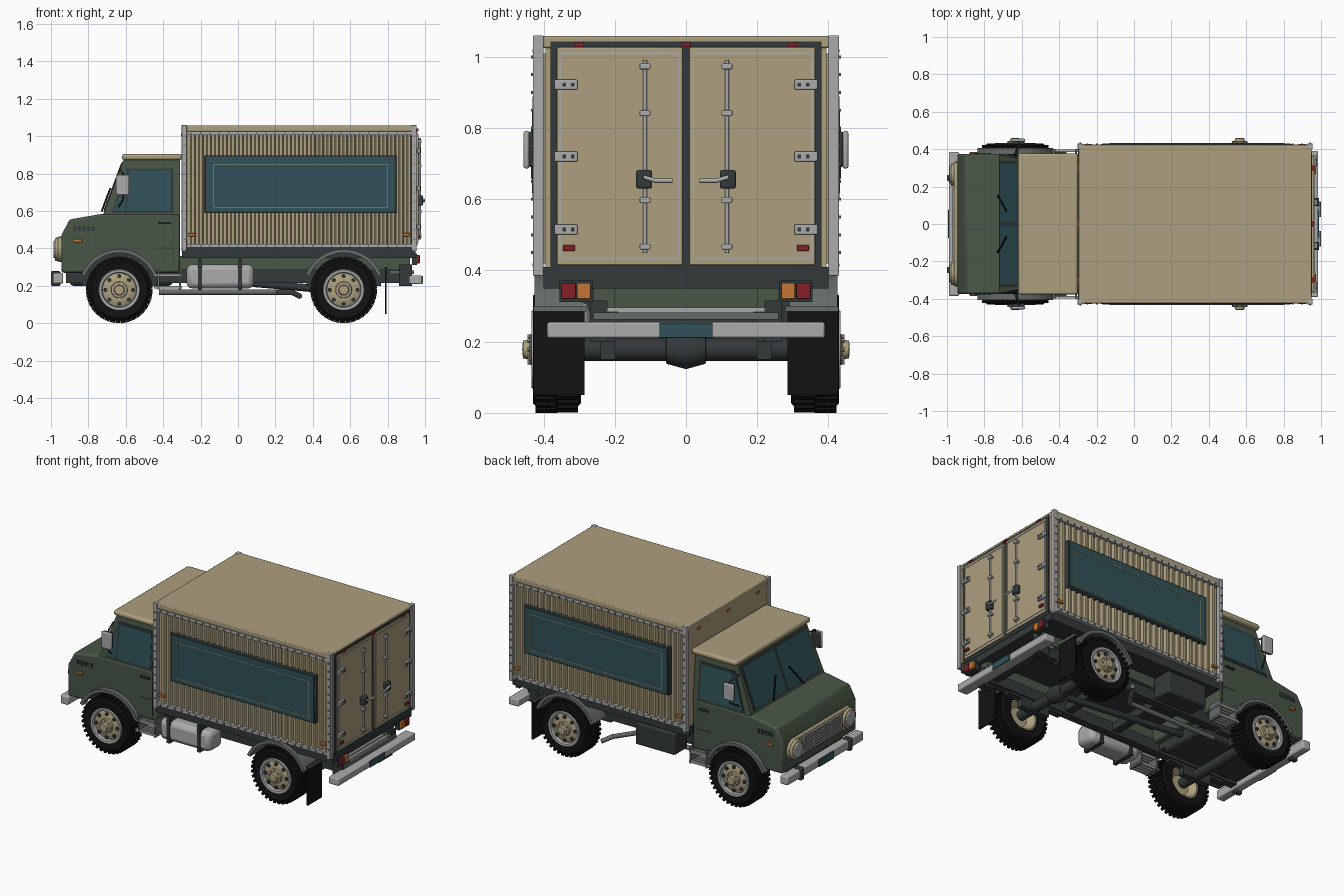
import bpy, bmesh, math
from mathutils import Matrix, Vector

if "Cube" in bpy.data.objects:
    bpy.data.objects.remove(bpy.data.objects["Cube"], do_unlink=True)


def material(name, *rgb):
    m = bpy.data.materials.new(name)
    m.use_nodes = True
    m.diffuse_color = (*rgb, 1)
    m.node_tree.nodes["Principled BSDF"].inputs["Base Color"].default_value = (*rgb, 1)
    return m


TAN = material("sand paint", .42, .35, .21)
GREEN = material("olive green paint", .066, .095, .062)
SILVER = material("light metal", .4, .41, .4)
GREY = material("mid grey metal", .13, .15, .14)
DARK = material("dark metal", .033, .041, .043)
BLACK = material("black rubber", .006, .006, .006)
TEAL = material("teal glass", .03, .085, .1)
ORANGE = material("orange lens", .55, .18, .035)
RED = material("red lens", .23, .015, .02)
made = []


def finish(name, bm, mat, mirror=False, bevel=0):
    bmesh.ops.recalc_face_normals(bm, faces=bm.faces)
    me = bpy.data.meshes.new(name)
    bm.to_mesh(me)
    bm.free()
    me.materials.append(mat)
    ob = bpy.data.objects.new(name, me)
    bpy.context.collection.objects.link(ob)
    if bevel:
        b = ob.modifiers.new("Bevel", "BEVEL")
        b.width, b.segments, b.limit_method = bevel, 2, "ANGLE"
    if mirror:
        ob.modifiers.new("Mirror", "MIRROR").use_axis = (False, True, False)
    made.append(ob)
    return ob


def boxes(name, mat, spans, mirror=False, bevel=0):
    """Boxes given as (x0, x1, y0, y1, z0, z1)."""
    bm = bmesh.new()
    for x0, x1, y0, y1, z0, z1 in spans:
        mid = Vector((x0 + x1, y0 + y1, z0 + z1)) / 2
        size = Matrix.Diagonal((x1 - x0, y1 - y0, z1 - z0, 1))
        bmesh.ops.create_cube(bm, size=1, matrix=Matrix.Translation(mid) @ size)
    return finish(name, bm, mat, mirror, bevel)


def prism(name, mat, pts, a, b, axis="y", mirror=False, bevel=0):
    place = {"x": lambda p, t: (t, *p), "y": lambda p, t: (p[0], t, p[1]), "z": lambda p, t: (*p, t)}[axis]
    bm = bmesh.new()
    lo = [bm.verts.new(place(p, a)) for p in pts]
    hi = [bm.verts.new(place(p, b)) for p in pts]
    bm.faces.new(lo)
    bm.faces.new(hi)
    for i in range(len(pts)):
        j = (i + 1) % len(pts)
        bm.faces.new((lo[i], lo[j], hi[j], hi[i]))
    return finish(name, bm, mat, mirror, bevel)


def plate(name, mat, pts, thick=.008, mirror=False):
    """Thin slab centred on a flat outline in space."""
    pts = [Vector(p) for p in pts]
    n = (pts[1] - pts[0]).cross(pts[2] - pts[0]).normalized() * thick / 2
    bm = bmesh.new()
    lo, hi = [[bm.verts.new(p + n * s) for p in pts] for s in (-1, 1)]
    bm.faces.new(lo)
    bm.faces.new(hi)
    for i in range(len(pts)):
        bm.faces.new((lo[i - 1], lo[i], hi[i], hi[i - 1]))
    return finish(name, bm, mat, mirror)


def lathe(name, mat, profile, x, z, mirror=True, steps=40):
    """Spin (radius, y) points about a crosswise axle."""
    bm = bmesh.new()
    vs = [bm.verts.new((x + r, y, z)) for r, y in profile]
    edges = [bm.edges.new(p) for p in zip(vs, vs[1:])]
    bmesh.ops.spin(bm, geom=vs + edges, cent=(x, 0, z), axis=(0, 1, 0), angle=math.tau, steps=steps)
    bmesh.ops.remove_doubles(bm, verts=bm.verts, dist=1e-5)
    return finish(name, bm, mat, mirror)


def tube(name, mat, pts, r, mirror=False):
    bm = bmesh.new()
    for a, b in zip(pts, pts[1:]):
        a, b = Vector(a), Vector(b)
        rot = (b - a).to_track_quat("Z", "Y").to_matrix().to_4x4()
        bmesh.ops.create_cone(bm, cap_ends=True, segments=12, radius1=r, radius2=r, depth=(b - a).length + r / 2,
                              matrix=Matrix.Translation((a + b) / 2) @ rot)
    return finish(name, bm, mat, mirror)


def arc(cx, cz, r, a0, a1, n=20):
    angles = [math.radians(a0 + (a1 - a0) * i / n) for i in range(n + 1)]
    return [(cx + r * math.cos(a), cz + r * math.sin(a)) for a in angles]


# Wheels, with tread lugs, rims and bolts
AXLE = .178
WHEELS = {"nose": -.635, "tail": .565}
for end, wx in WHEELS.items():
    lathe(end + "_tyre", BLACK, [(.1, .3), (.15, .295), (.168, .31), (.168, .415), (.15, .43), (.108, .425),
                                 (.1, .41), (.1, .3)], wx, AXLE)
    bm = bmesh.new()
    for i in range(36):
        spin = Matrix.Translation((wx, 0, AXLE)) @ Matrix.Rotation(math.tau * i / 36, 4, "Y")
        for y, shift in ((.335, 0), (.392, .013)):
            bmesh.ops.create_cube(bm, size=1, matrix=spin @ Matrix.Translation((shift, y, .167))
                                  @ Matrix.Diagonal((.015, .062, .021, 1)))
    finish(end + "_tread_lugs", bm, BLACK, True)
    lathe(end + "_rim_ring", SILVER, [(.112, .424), (.108, .434), (.094, .432), (.09, .41)], wx, AXLE)
    lathe(end + "_rim_dish", TAN, [(0, .418), (.05, .422), (.075, .418), (.1, .405), (.1, .31), (.09, .31),
                                   (.06, .35), (0, .35)], wx, AXLE)
    lathe(end + "_hub", TAN, [(.045, .415), (.043, .436), (.028, .44), (.025, .458), (0, .46)], wx, AXLE)
    for label, mat, count, rad, size, y in (("rim_holes", DARK, 8, .074, .011, .423),
                                            ("wheel_nuts", SILVER, 8, .036, .006, .441)):
        bm = bmesh.new()
        for i in range(count):
            px, pz = arc(wx, AXLE, rad, 360 * i / count, 0, 1)[0]
            bmesh.ops.create_cone(bm, cap_ends=True, segments=10, radius1=size, radius2=size, depth=.008,
                                  matrix=Matrix.Translation((px, y, pz)) @ Matrix.Rotation(math.pi / 2, 4, "X"))
        finish(end + "_" + label, bm, mat, True)
    tube(end + "_axle", DARK, [(wx, -.32, AXLE), (wx, .32, AXLE)], .032)
    boxes(end + "_leaf_spring", DARK, [(wx - .2, wx + .2, .2, .24, .2, .22), (wx - .1, wx + .1, .2, .24, .15, .2)], True)
    flare = arc(wx, AXLE, .218, 22, 158) + arc(wx, AXLE, .198, 158, 22)
    prism(end + "_fender", GREY, flare, .36 if end == "nose" else .29, .405 if end == "nose" else .425, mirror=True)
lathe("differential", DARK, [(0, -.06), (.04, -.055), (.055, 0), (.04, .055), (0, .06)], .565, AXLE, False)

# Chassis and underside
boxes("chassis_rails", DARK, [(-.92, .93, .19, .24, .215, .285)], True)
boxes("subframe_rails", GREEN, [(-.31, .92, .2, .26, .285, .36)], True)
boxes("cross_members", DARK, [(x, x + .05, -.2, .2, .23, .28) for x in (-.85, -.4, -.05, .3, .85)])
boxes("engine_block", DARK, [(-.9, -.35, -.16, .16, .2, .42)], bevel=.02)
boxes("wheel_wells", DARK, [(-.84, -.43, -.27, .27, .28, .44)])
boxes("cargo_floor", DARK, [(-.3, .95, -.4, .4, .35, .41)])
boxes("tool_box", DARK, [(-.2, .08, .27, .4, .2, .34)], bevel=.01)
tube("drive_shaft", DARK, [(-.35, 0, .25), (.5, 0, AXLE)], .02)
tube("exhaust_pipe", GREY, [(-.42, .2, .165), (.2, .2, .165), (.29, .33, .165), (.33, .38, .145)], .014)
boxes("fuel_tank", SILVER, [(-.275, .085, -.41, -.27, .185, .315)], bevel=.03)
boxes("tank_straps", DARK, [(x, x + .022, -.416, -.264, .178, .35) for x in (-.215, .0)])
boxes("cab_steps", SILVER, [(-.45, -.3, y, y + .014, z, z + .014) for z in (.185, .25) for y in (.31, .335, .36, .385)], True)
boxes("step_hangers", GREY, [(x, x + .01, .3, .4, .18, .29) for x in (-.43, -.315)], True)

# Cab body and glasshouse
arch = arc(-.635, AXLE, .2, 27, 153)
prism("cab_lower_body", GREEN, [(-.945, .47), (-.9, .555), (-.725, .585), (-.31, .585), (-.31, .27)] + arch
      + [(-.945, .27)], -.375, .375, bevel=.012)
house = prism("cab_upper_body", GREEN, [(-.725, .57), (-.31, .57), (-.31, .88), (-.61, .88)], -.372, .372)
wide = lambda z: .372 - .025 * (z - .57) / .31
slope = lambda z: -.725 + .115 * (z - .57) / .31
for v in house.data.vertices:
    v.co.y = math.copysign(wide(v.co.z), v.co.y)
boxes("cab_roof", TAN, [(-.62, -.3, -.378, .378, .872, .905)], bevel=.012)


def side_glass(name, mat, xs, z0, z1, out):
    plate(name, mat, [(x, wide(z) + out, z) for x, z in zip(xs, (z0, z0, z1, z1))], mirror=True)


side_glass("side_window_frame", DARK, (-.675, -.345, -.345, -.598), .588, .828, 0)
side_glass("quarter_window", TEAL, (-.662, -.605, -.605, -.592), .6, .815, .002)
side_glass("door_window", TEAL, (-.595, -.36, -.36, -.582), .6, .815, .002)


def windscreen(name, mat, y0, y1, z0, z1, out):
    plate(name, mat, [(slope(z) - out, y, z) for y, z in ((y0, z0), (y1, z0), (y1, z1), (y0, z1))], mirror=True)


windscreen("windscreen_frame", DARK, 0, .335, .595, .862, 0)
windscreen("windscreen_pane", TEAL, .01, .322, .607, .85, .002)
tube("wipers", BLACK, [(slope(.6) - .014, .15, .6), (slope(.72) - .014, .07, .72)], .005, True)
boxes("door_seams", DARK, [(-.345, -.341, .374, .377, .3, .585), (-.44, -.341, .374, .377, .4, .404)], True)
boxes("door_handles", DARK, [(-.425, -.36, .374, .388, .53, .542)], True, .003)
boxes("hood_vents", DARK, [(x, x + .016, .373, .379, .492, .518) for x in (-.88, -.856, -.832, -.808, -.784)], True)
boxes("cab_side_markers", ORANGE, [(-.878, -.835, .373, .384, .432, .45)], True, .003)
boxes("mirror_shell", DARK, [(-.648, -.585, .425, .442, .69, .79)], True, .006)
boxes("mirror_cover", SILVER, [(-.652, -.582, .44, .456, .686, .792)], True, .006)
tube("mirror_arm", DARK, [(-.63, .36, .82), (-.615, .43, .8), (-.615, .43, .66), (-.64, .365, .62)], .005, True)

# Nose: grille, headlights and bumper
nose = [(y, z) for y, z in arc(.265, .395, .068, -90, 90, 12)]
nose += [(-y, z) for y, z in reversed(nose)]
prism("grille_surround", TAN, nose, -.962, -.94, "x", bevel=.005)
boxes("grille_back", DARK, [(-.965, -.955, -.19, .19, .342, .448)])
boxes("grille_bars", SILVER, [(-.972, -.96, -.19, .19, .342 + i * .0165, .35 + i * .0165) for i in range(7)]
      + [(-.973, -.96, y - .004, y + .004, .342, .449) for y in (-.19, -.095, 0, .095, .19)])
for label, mat, r, depth in (("headlight_rim", TAN, .062, .978), ("headlight_lens", SILVER, .048, .986)):
    prism(label, mat, [(y, z) for y, z in arc(.265, .395, r, 0, 345, 23)], -depth, -.95, "x", True, .005)
boxes("nose_bumper", SILVER, [(-.99, -.935, -.385, .385, .212, .268)], bevel=.008)
boxes("bumper_guards", DARK, [(-1, -.95, .23, .262, .2, .278)], True, .006)
boxes("nose_plate", TEAL, [(-.995, -.985, -.075, .075, .215, .262)])

# Cargo box: shell, corrugated walls, frame and rivets
boxes("cargo_shell", TAN, [(-.297, .945, -.395, .395, .4, 1.03)])
boxes("cargo_roof", TAN, [(-.298, .95, -.424, .424, 1.025, 1.058)], bevel=.005)
ribs, pitch = [(.93, .39), (-.27, .39)], 1.2 / 28
for i in range(28):
    x = -.27 + i * pitch
    ribs += [(x, .4), (x + pitch * .35, .4), (x + pitch * .5, .417), (x + pitch * .85, .417)]
ribs.append((.93, .4))
prism("corrugated_walls", TAN, ribs, .42, 1.01, "z", True)
boxes("corner_posts", SILVER, [(x, x + .028, .4, .43, .385, 1.06) for x in (-.302, .927)], True, .003)
boxes("side_rails", SILVER, [(-.28, .93, .4, .426, .405, .424), (-.28, .93, .4, .426, 1.006, 1.026)], True)
boxes("frame_rivets", GREY, [(x - .004, x + .004, .42, .431, z - .004, z + .004)
                             for z in (.415, 1.016) for x in [-.25 + .05 * i for i in range(24)]]
      + [(x - .004, x + .004, .425, .435, z - .004, z + .004)
         for x in (-.288, .941) for z in [.45 + .05 * i for i in range(12)]], True)
boxes("side_panel_frame", DARK, [(-.178, .848, .4, .427, .588, .898)], True, .004)
boxes("side_panel", TEAL, [(-.168, .838, .42, .431, .598, .888)], True)
boxes("side_panel_trim", TAN, [(-.132, .802, .43, .433, z, z + .004) for z in (.618, .848)]
      + [(x, x + .004, .43, .433, .618, .852) for x in (-.132, .798)], True)
boxes("cargo_side_markers", ORANGE, [(x, x + .04, .41, .428, .465, .482) for x in (-.265, .88)], True, .003)
boxes("cargo_nose_markers", ORANGE, [(-.305, -.29, y - .015, y + .015, 1.0, 1.014) for y in (-.3, 0, .3)])

# Tail doors and their hardware
boxes("door_opening", DARK, [(.94, .953, -.38, .38, .395, 1.043)])
boxes("tail_doors", TAN, [(.945, .961, .01, .363, .415, 1.027)], True, .003)
boxes("door_seal", SILVER, [(.96, .964, .018, .356, z, z + .005) for z in (.432, 1.008)]
      + [(.96, .964, y, y + .005, .432, 1.012) for y in (.018, .351)], True)
tube("lock_rods", SILVER, [(.972, .115, .45), (.972, .115, .99)], .006, True)
boxes("rod_brackets", SILVER, [(.96, .982, .1, .13, z - .008, z + .008) for z in (.467, .597, .842, .973)], True, .003)
boxes("lock_housings", DARK, [(.96, .99, .095, .14, .63, .682)], True, .006)
tube("lock_handles", SILVER, [(.993, .118, .662), (.993, .085, .652), (.993, .04, .652)], .006, True)
boxes("door_hinges", SILVER, [(.958, .975, .305, .37, z - .014, z + .014) for z in (.515, .72, .922)], True, .003)
boxes("hinge_bolts", DARK, [(.974, .978, y - .005, y + .005, z - .005, z + .005)
                            for z in (.515, .72, .922) for y in (.318, .342)], True)
boxes("door_reflectors", RED, [(.96, .972, .312, .345, .454, .472)], True, .003)
boxes("roof_marker_lights", RED, [(.95, .965, y - .014, y + .014, 1.028, 1.04) for y in (-.3, 0, .3)])

# Tail bumper, lamps and mud flaps
boxes("tail_bumper", SILVER, [(.915, .985, -.39, .39, .21, .255)], bevel=.006)
boxes("tail_plate", TEAL, [(.98, .99, -.075, .075, .212, .252)])
boxes("bumper_brackets", DARK, [(.86, .93, .22, .27, .2, .315)], True)
boxes("tail_step", SILVER, [(x, x + .016, -.24, .24, .28, .296) for x in (.82, .85, .88, .91)])
boxes("tail_step_edge", GREY, [(.81, .94, -.26, .26, .262, .282)])
boxes("lamp_housing", DARK, [(.93, .958, .262, .355, .312, .372)], True)
boxes("brake_lamps", RED, [(.95, .972, .31, .35, .32, .365)], True, .003)
boxes("turn_lamps", ORANGE, [(.95, .972, .268, .306, .32, .365)], True, .003)
boxes("mud_flaps", BLACK, [(.785, .795, .285, .428, .05, .3)], True)
boxes("flap_bars", GREY, [(.78, .8, .28, .428, .285, .3)], True)

for ob in made:
    ob.select_set(True)
bpy.context.view_layer.objects.active = made[0]
bpy.ops.object.shade_smooth_by_angle(angle=math.radians(35))
